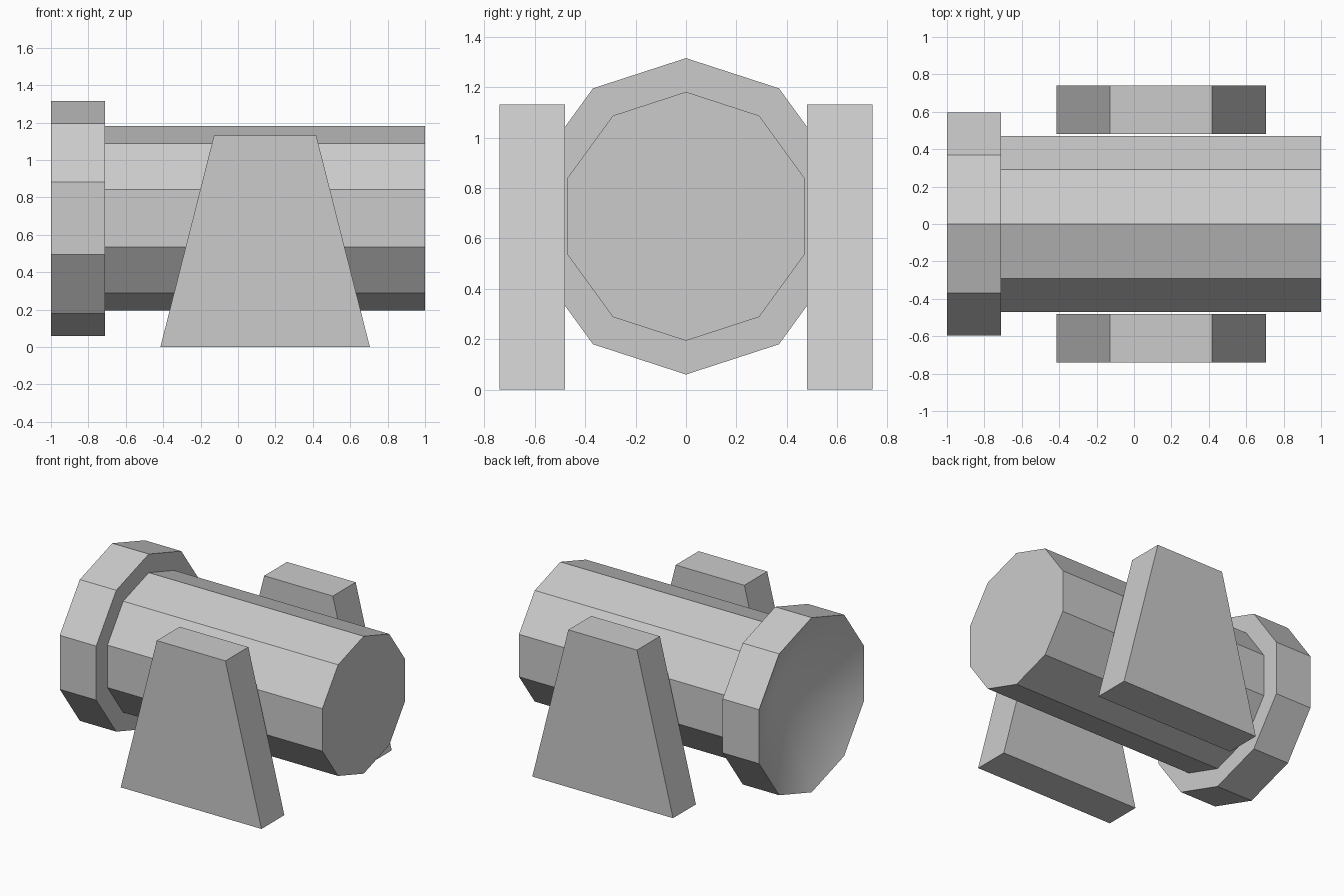
import bpy, bmesh, math

if "Cube" in bpy.data.objects:
    bpy.data.objects.remove(bpy.data.objects["Cube"])

SIDES = 10
AXIS_Z = 0.688


def new_object(name, bm):
    bmesh.ops.recalc_face_normals(bm, faces=bm.faces[:])
    mesh = bpy.data.meshes.new(name)
    bm.to_mesh(mesh)
    bm.free()
    obj = bpy.data.objects.new(name, mesh)
    bpy.context.collection.objects.link(obj)
    return obj


# Barrel with a wide muzzle flange: ten-sided lathe along x
bm = bmesh.new()
rings = []
for x, r in [(-1.0, 0.628), (-0.71, 0.628), (-0.71, 0.494), (1.0, 0.494)]:
    rings.append([bm.verts.new((x, r * math.sin(a), AXIS_Z + r * math.cos(a)))
                  for a in (2 * math.pi * i / SIDES for i in range(SIDES))])
for a, b in zip(rings, rings[1:]):
    for i in range(SIDES):
        j = (i + 1) % SIDES
        bm.faces.new((a[i], a[j], b[j], b[i]))
bm.faces.new(rings[-1])

# Smooth hollow in the muzzle face
apex = bm.verts.new((-0.7, 0, AXIS_Z))
for i in range(SIDES):
    bm.faces.new((rings[0][i], rings[0][(i + 1) % SIDES], apex))
barrel = new_object("barrel", bm)
bpy.context.view_layer.objects.active = barrel
barrel.select_set(True)
bpy.ops.object.shade_smooth_by_angle(angle=math.radians(30))
barrel.select_set(False)

# Tapered support plates on both sides
for name, y in (("front_support", -0.74), ("back_support", 0.48)):
    bm = bmesh.new()
    profile = [(-0.415, 0), (0.705, 0), (0.418, 1.132), (-0.128, 1.132)]
    face = bm.faces.new([bm.verts.new((x, y, z)) for x, z in profile])
    ext = bmesh.ops.extrude_face_region(bm, geom=[face], use_keep_orig=True)
    bmesh.ops.translate(bm, vec=(0, 0.26, 0),
                        verts=[g for g in ext["geom"] if isinstance(g, bmesh.types.BMVert)])
    new_object(name, bm)
